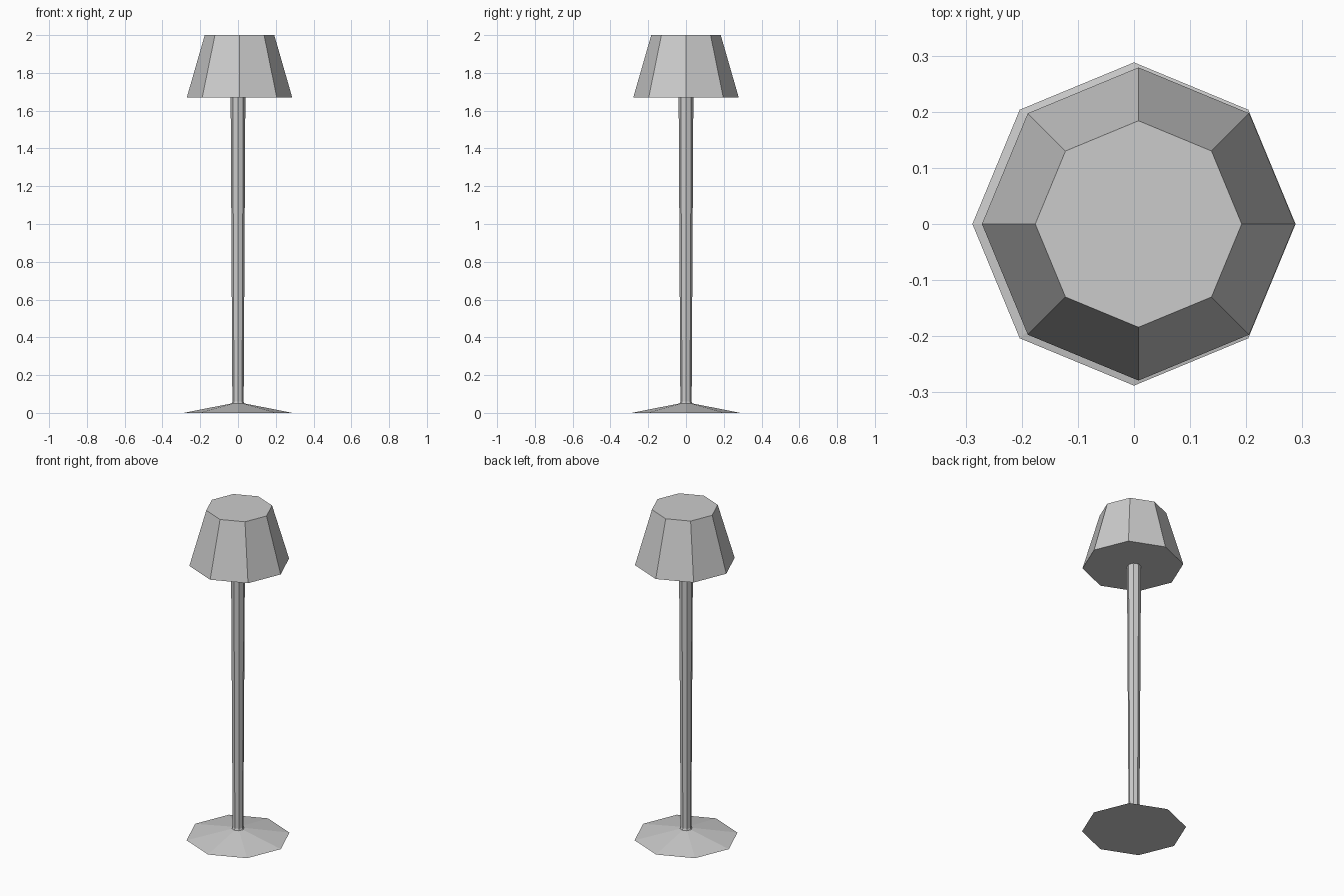
import bpy, bmesh
from math import cos, sin, tau

if "Cube" in bpy.data.objects:
    bpy.data.objects.remove(bpy.data.objects["Cube"])

SIDES = 8


def lathe(name, profile, cx=0.0):
    """Closed eight-sided solid from (radius, z) points, bottom to top."""
    bm = bmesh.new()
    rings = [[bm.verts.new((cx + r * cos(tau * i / SIDES), r * sin(tau * i / SIDES), z))
              for i in range(SIDES)] for r, z in profile]
    for low, high in zip(rings, rings[1:]):
        for i in range(SIDES):
            j = (i + 1) % SIDES
            bm.faces.new((low[i], low[j], high[j], high[i]))
    bm.faces.new(rings[0][::-1])
    bm.faces.new(rings[-1])
    bmesh.ops.recalc_face_normals(bm, faces=bm.faces)
    mesh = bpy.data.meshes.new(name)
    bm.to_mesh(mesh)
    bm.free()
    obj = bpy.data.objects.new(name, mesh)
    bpy.context.collection.objects.link(obj)
    return obj


# Shallow conical foot flowing into the slightly widening pole
lathe("base_and_pole", [(0.288, 0.0), (0.034, 0.05), (0.03, 0.06), (0.039, 1.67)])

# Tapered closed shade, slightly off centre
lathe("lamp_shade", [(0.279, 1.67), (0.184, 2.0)], cx=0.008)
